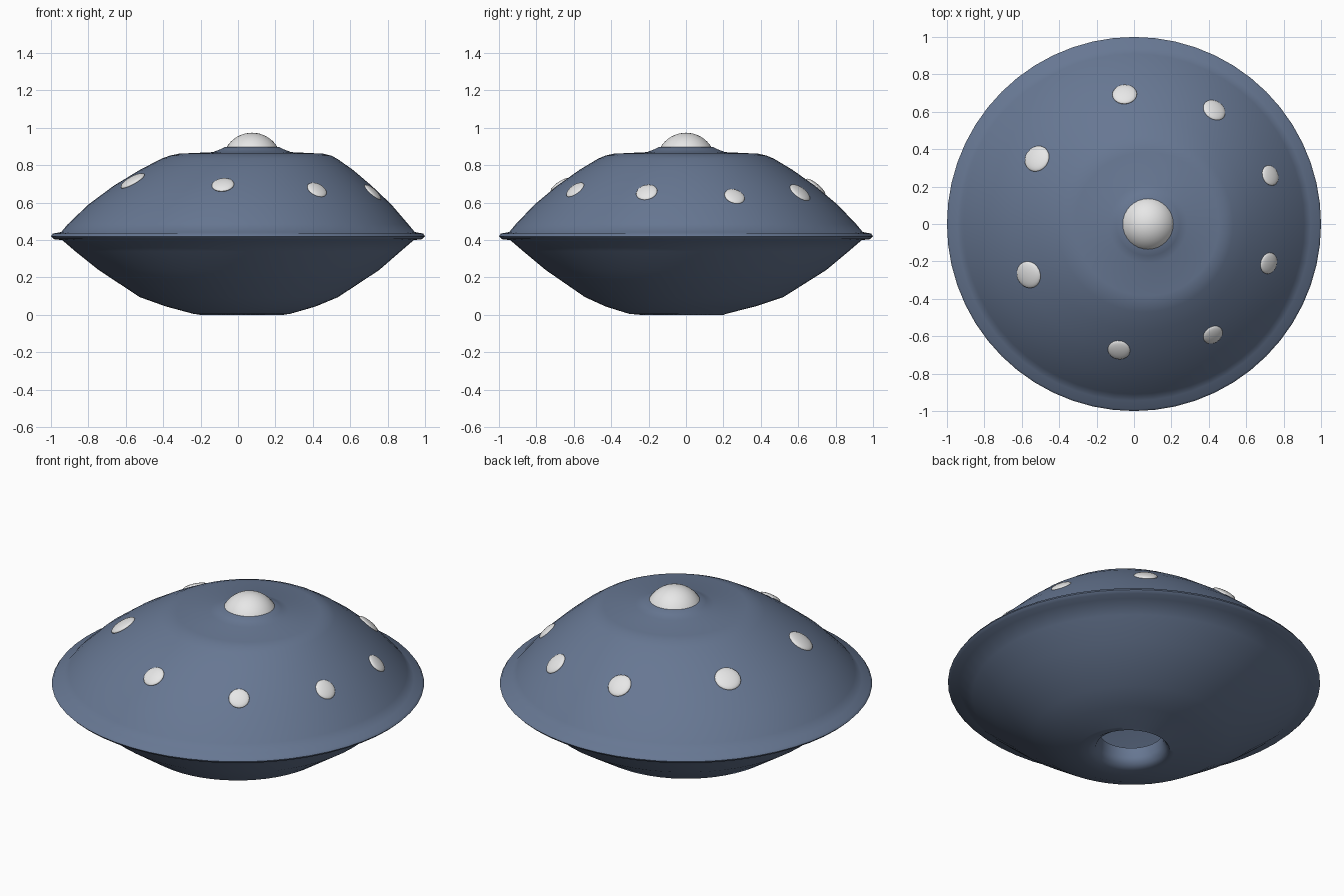
import bpy
import bmesh
import math
from mathutils import Vector

if "Cube" in bpy.data.objects:
    bpy.data.objects.remove(bpy.data.objects["Cube"], do_unlink=True)

SEGMENTS = 56


def make_material(name, rgb):
    mat = bpy.data.materials.new(name)
    mat.use_nodes = True
    mat.diffuse_color = (*rgb, 1)
    mat.node_tree.nodes["Principled BSDF"].inputs["Base Color"].default_value = (*rgb, 1)
    return mat


def add_object(name, bm, mat, angle):
    """Turn a bmesh into a smooth shaded object."""
    bmesh.ops.recalc_face_normals(bm, faces=bm.faces)
    mesh = bpy.data.meshes.new(name)
    bm.to_mesh(mesh)
    bm.free()
    mesh.materials.append(mat)
    obj = bpy.data.objects.new(name, mesh)
    bpy.context.collection.objects.link(obj)
    bpy.ops.object.select_all(action="DESELECT")
    obj.select_set(True)
    bpy.context.view_layer.objects.active = obj
    bpy.ops.object.shade_smooth_by_angle(angle=math.radians(angle))
    return obj


def lathe(bm, profile):
    """Bridge rings of (radius, height, x shift, y shift), capping both ends."""
    rings = []
    for radius, z, dx, dy in profile:
        rings.append([bm.verts.new((dx + radius * math.cos(a), dy + radius * math.sin(a), z))
                      for a in (math.tau * i / SEGMENTS for i in range(SEGMENTS))])
    for low, high in zip(rings, rings[1:]):
        for i in range(SEGMENTS):
            j = (i + 1) % SEGMENTS
            bm.faces.new((low[i], low[j], high[j], high[i]))
    bm.faces.new(rings[0])
    bm.faces.new(rings[-1])


blue = make_material("slate blue", (0.135, 0.185, 0.29))
white = make_material("pale white", (0.8, 0.8, 0.8))

# Hull: hollow chamber, bottom opening, belly, rim, upper shell and collar
hull_profile = [
    (0.30, 0.82, 0.07, 0), (0.60, 0.69, 0.03, 0), (0.87, 0.46, 0, 0),
    (0.86, 0.39, 0, 0), (0.50, 0.15, 0.01, 0), (0.17, 0.105, 0.02, 0),
    (0.175, 0.05, 0.02, 0), (0.19, 0.015, 0.02, 0), (0.22, 0, 0.02, -0.02),
    (0.26, 0.006, 0.02, -0.045), (0.40, 0.045, 0.015, -0.03), (0.53, 0.095, 0.005, -0.01),
    (0.75, 0.24, 0.005, 0), (0.87, 0.34, 0, 0), (0.94, 0.40, 0, 0),
    (0.985, 0.405, 0, 0), (1.0, 0.42, 0, 0), (0.99, 0.435, 0, 0),
    (0.945, 0.443, 0, 0), (0.91, 0.485, 0, 0), (0.81, 0.59, 0.01, 0),
    (0.69, 0.69, 0.025, 0), (0.57, 0.775, 0.045, 0), (0.47, 0.835, 0.06, 0),
    (0.43, 0.852, 0.067, 0), (0.385, 0.862, 0.07, 0), (0.21, 0.87, 0.075, 0),
    (0.17, 0.885, 0.075, 0), (0.145, 0.897, 0.075, 0), (0.12, 0.90, 0.075, 0),
]
bm = bmesh.new()
lathe(bm, hull_profile)
hull = add_object("hull", bm, blue, 55)

# Top dome
bm = bmesh.new()
bmesh.ops.create_uvsphere(bm, u_segments=32, v_segments=24, radius=0.159)
bmesh.ops.bisect_plane(bm, geom=bm.verts[:] + bm.edges[:] + bm.faces[:],
                       plane_co=(0, 0, 0.075), plane_no=(0, 0, 1), clear_inner=True)
bmesh.ops.holes_fill(bm, edges=[e for e in bm.edges if e.is_boundary])
dome = add_object("top_dome", bm, white, 40)
dome.location = (0.075, 0, 0.815)

# Ring of lights, each seated on the hull and facing outward: x, y, z, radius
lights = [
    (-0.05, 0.69, 0.68, 0.066), (0.43, 0.61, 0.655, 0.064),
    (0.73, 0.26, 0.635, 0.056), (0.72, -0.21, 0.655, 0.058),
    (0.42, -0.59, 0.665, 0.056), (-0.08, -0.67, 0.69, 0.060),
    (-0.56, -0.27, 0.71, 0.073), (-0.52, 0.35, 0.72, 0.072),
]
for index, (x, y, z, radius) in enumerate(lights):
    hit, spot, normal, face = hull.closest_point_on_mesh(Vector((x, y, z)))
    bm = bmesh.new()
    bmesh.ops.create_uvsphere(bm, u_segments=20, v_segments=12, radius=radius)
    light = add_object(f"hull_light_{index + 1}", bm, white, 60)
    light.scale.z = 0.28
    light.location = spot
    light.rotation_euler = normal.to_track_quat("Z", "Y").to_euler()
